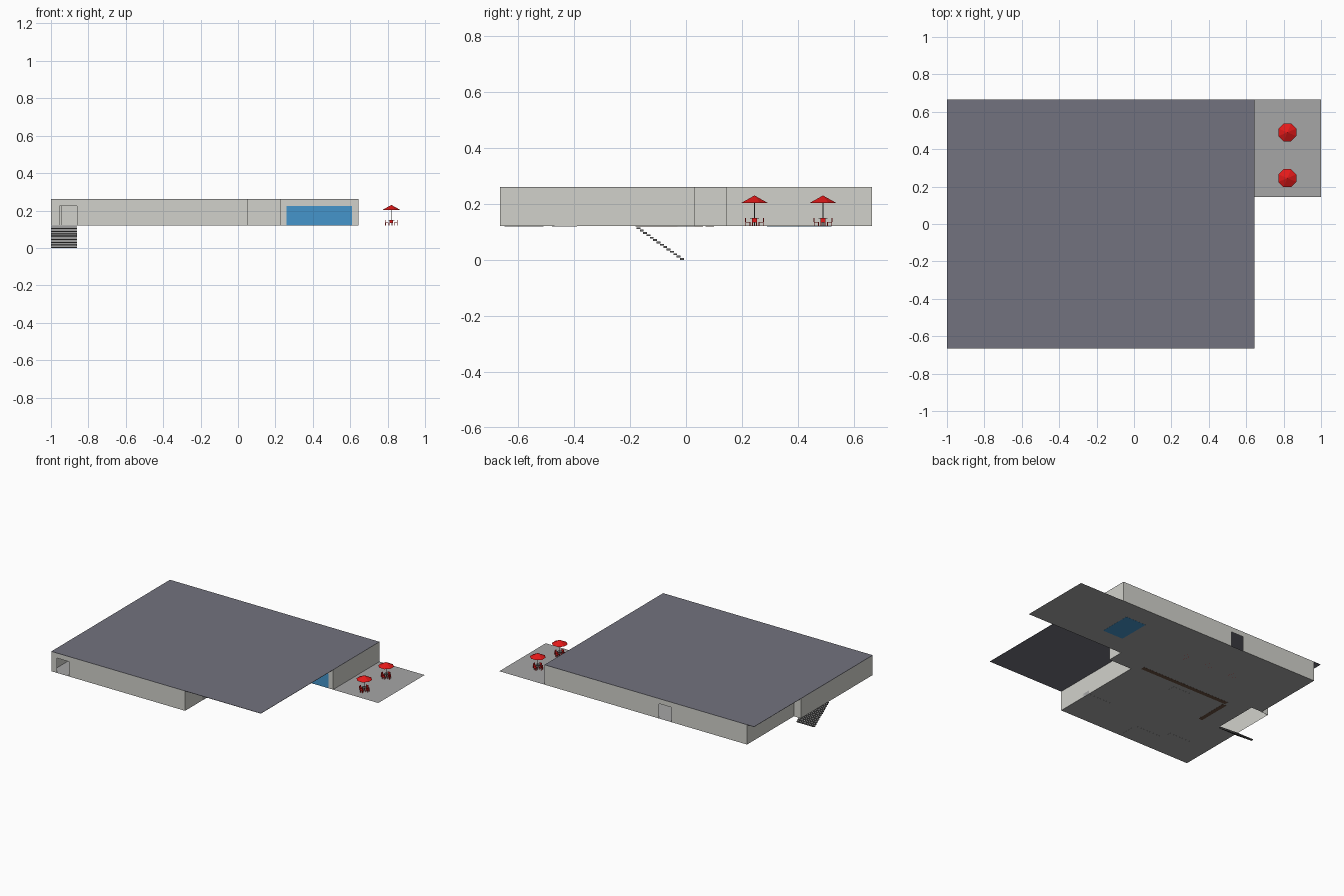
import bpy, bmesh, math
from mathutils import Matrix, Vector

if "Cube" in bpy.data.objects:
    bpy.data.objects.remove(bpy.data.objects["Cube"])

Z0, Z1, ZD = 0.12, 0.26, 0.225   # floor, roof and door-head heights


def mat(name, rgb):
    m = bpy.data.materials.new(name)
    m.diffuse_color = (*rgb, 1)
    m.use_nodes = True
    m.node_tree.nodes["Principled BSDF"].inputs["Base Color"].default_value = m.diffuse_color
    return m


WALL = mat("plaster", (0.64, 0.64, 0.60))
ROOF = mat("slate", (0.17, 0.17, 0.21))
FLOOR = mat("paving", (0.38, 0.38, 0.38))
GLASS = mat("blue", (0.06, 0.30, 0.60))
RED = mat("red", (0.78, 0.01, 0.01))
DARK = mat("dark_grey", (0.15, 0.15, 0.15))
WOOD = mat("wood", (0.14, 0.08, 0.05))


def finish(name, bm, material):
    me = bpy.data.meshes.new(name)
    bm.to_mesh(me)
    bm.free()
    me.materials.append(material)
    ob = bpy.data.objects.new(name, me)
    bpy.context.collection.objects.link(ob)
    return ob


def quad(bm, pts):
    bm.faces.new([bm.verts.new(p) for p in pts])


def add_box(bm, x0, x1, y0, y1, z0, z1):
    m = Matrix.Translation(((x0 + x1) / 2, (y0 + y1) / 2, (z0 + z1) / 2))
    bmesh.ops.create_cube(bm, size=1, matrix=m @ Matrix.Diagonal((x1 - x0, y1 - y0, z1 - z0, 1)))


def box(name, dims, material):
    bm = bmesh.new()
    add_box(bm, *dims)
    return finish(name, bm, material)


def add_cone(bm, r1, r2, x, y, z0, z1, n=8):
    m = Matrix.Translation((x, y, (z0 + z1) / 2)) @ Matrix.Rotation(math.pi / n, 4, 'Z')
    bmesh.ops.create_cone(bm, cap_ends=True, segments=n, radius1=r1, radius2=r2,
                          depth=z1 - z0, matrix=m)


def wall(bm, a, b, door=None):
    """Thin wall from a to b; door = distances along it of a floor-height opening."""
    a, b = Vector(a), Vector(b)
    d = (b - a).normalized()

    def panel(s, e, z0, z1):
        p, q = a + d * s, a + d * e
        quad(bm, [(*p, z0), (*q, z0), (*q, z1), (*p, z1)])
    length = (b - a).length
    if door:
        panel(0, door[0], Z0, Z1)
        panel(door[0], door[1], ZD, Z1)
        panel(door[1], length, Z0, Z1)
    else:
        panel(0, length, Z0, Z1)


# Outer walls, following the stepped plan
plan = [(-1, -0.665), (0.05, -0.665), (0.05, 0.03), (0.23, 0.03), (0.23, 0.145),
        (0.645, 0.145), (0.645, 0.665), (-0.945, 0.665), (-0.945, 0.14), (-1, 0.14)]
doors = {0: (0.045, 0.14), 4: (0.03, 0.38), 6: (0.90, 0.995)}
bm = bmesh.new()
for i, p in enumerate(plan):
    wall(bm, p, plan[(i + 1) % len(plan)], doors.get(i))
finish("outer_walls", bm, WALL)

# Window in the recessed front wall
bm = bmesh.new()
quad(bm, [(0.26, 0.145, Z0), (0.61, 0.145, Z0), (0.61, 0.145, ZD), (0.26, 0.145, ZD)])
finish("window_pane", bm, GLASS)

# Flat roof
box("roof", (-1, 0.645, -0.665, 0.665, Z1 - 0.001, Z1 + 0.001), ROOF)

# Floor with stairwell left open, continuing as terrace on the right
bm = bmesh.new()
for x0, x1, y0, y1 in [(-1, -0.86, -0.665, -0.18), (-0.86, 0.05, -0.665, 0.145),
                       (0.05, 0.23, 0.03, 0.145), (-0.945, 1, 0.145, 0.665)]:
    quad(bm, [(x0, y0, Z0), (x1, y0, Z0), (x1, y1, Z0), (x0, y1, Z0)])
finish("floor_and_terrace", bm, FLOOR)

# Stairs climbing towards the front
N = 14
bm = bmesh.new()
run, rise = 0.167 / N, 0.118 / N
for i in range(N):
    y = -0.008 - i * run
    add_box(bm, -1, -0.86, y - run * 1.15, y, i * rise, i * rise + rise * 0.75)
finish("stair_treads", bm, DARK)


# Table with four chairs, optionally under a parasol
def seating(x, y, parasol):
    bm = bmesh.new()
    for k in range(4):
        dx, dy = ((1, 0), (0, 1), (-1, 0), (0, -1))[k]
        cx, cy, r = x + dx * 0.024, y + dy * 0.024, 0.009
        add_box(bm, cx - r, cx + r, cy - r, cy + r, 0.133, 0.136)
        for sx in (-1, 1):
            for sy in (-1, 1):
                lx, ly = cx + sx * 0.0075, cy + sy * 0.0075
                add_box(bm, lx - 0.0015, lx + 0.0015, ly - 0.0015, ly + 0.0015, Z0, 0.133)
        bx, by = cx + dx * 0.008, cy + dy * 0.008
        hx, hy = (0.0015, r) if dx else (r, 0.0015)
        add_box(bm, bx - hx, bx + hx, by - hy, by + hy, 0.136, 0.15)
    finish("chairs", bm, RED)
    bm = bmesh.new()
    add_cone(bm, 0.017, 0.017, x, y, 0.145, 0.148)
    add_cone(bm, 0.002, 0.002, x, y, Z0, 0.21 if parasol else 0.145)
    finish("table_and_pole", bm, DARK)
    if parasol:
        bm = bmesh.new()
        add_cone(bm, 0.052, 0, x, y, 0.203, 0.23)
        finish("parasol", bm, RED)


for y in (0.245, 0.49):
    seating(0.82, y, True)
for x in (-0.12, -0.30, -0.50):
    seating(x, 0.37, False)

# Interior fittings, bottoms just showing under the thin floor
E = Z0 - 0.0006
box("long_counter", (-0.70, 0.0, 0.07, 0.10, E, 0.16), WOOD)
box("side_counter", (-0.72, -0.69, -0.18, 0.06, E, 0.16), WOOD)
box("pool", (0.34, 0.50, 0.29, 0.52, E, 0.125), GLASS)
for i, (x, y, w, d) in enumerate([(-0.54, -0.58, 0.10, 0.07), (-0.76, -0.46, 0.09, 0.02),
                                  (-0.05, -0.43, 0.10, 0.04), (-0.385, 0.0, 0.08, 0.03)]):
    box(f"low_bench_{i}", (x - w, x + w, y - d, y + d, E, 0.145), FLOOR)
